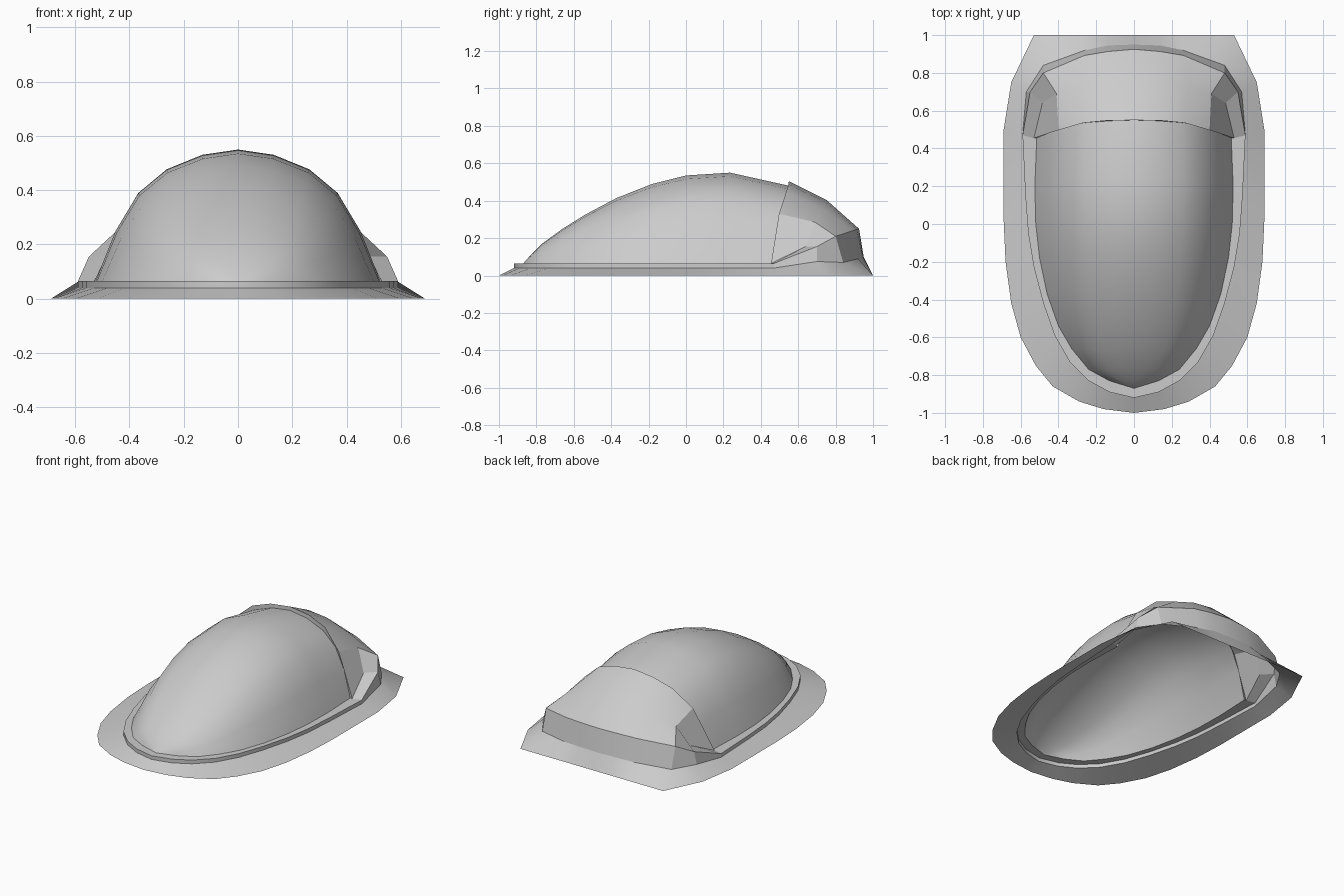
import bpy, bmesh

if "Cube" in bpy.data.objects:
    bpy.data.objects.remove(bpy.data.objects["Cube"])


def build(name, lofts=(), faces=(), angle=0.5):
    """Half model from lofted point rows and single faces, mirrored across x = 0."""
    bm = bmesh.new()
    for rows in lofts:
        grid = [[bm.verts.new(p) for p in row] for row in rows]
        for a, b in zip(grid, grid[1:]):
            for i in range(len(a) - 1):
                bm.faces.new((a[i], a[i + 1], b[i + 1], b[i]))
    for pts in faces:
        bm.faces.new([bm.verts.new(p) for p in pts])
    bmesh.ops.remove_doubles(bm, verts=bm.verts, dist=0.0005)
    bmesh.ops.recalc_face_normals(bm, faces=bm.faces)
    # open shells face upward / outward
    if sum((f.normal.z + f.normal.x) * f.calc_area() for f in bm.faces) < 0:
        bmesh.ops.reverse_faces(bm, faces=bm.faces)
    mesh = bpy.data.meshes.new(name)
    bm.to_mesh(mesh)
    bm.free()
    ob = bpy.data.objects.new(name, mesh)
    bpy.context.collection.objects.link(ob)
    bpy.ops.object.select_all(action='DESELECT')
    ob.select_set(True)
    bpy.context.view_layer.objects.active = ob
    mod = ob.modifiers.new("mirror", 'MIRROR')
    mod.use_clip = True
    bpy.ops.object.modifier_apply(modifier=mod.name)
    bpy.ops.object.shade_smooth_by_angle(angle=angle)
    return ob


def at(pts, z):
    return [(x, y, z) for x, y in pts]


# Plan outlines, nose to rear (right half)
flange_out = [(0, -1), (.16, -.98), (.29, -.94), (.43, -.86), (.52, -.75), (.60, -.60),
              (.65, -.42), (.68, -.2), (.69, .02), (.69, .5)]
rim_out = [(0, -.92), (.13, -.89), (.24, -.83), (.34, -.73), (.42, -.59), (.48, -.42),
           (.53, -.23), (.56, -.05), (.575, .15), (.59, .47)]
rim_in = [(0, -.87), (.13, -.83), (.24, -.77), (.33, -.66), (.40, -.54), (.46, -.37),
          (.50, -.18), (.52, 0), (.525, .2), (.515, .455)]
crown = [.065, .11, .17, .25, .325, .415, .49, .535, .55, .48]

# Rear hood rows, centre to side
arch = [(0, .55, .505), (.14, .548, .488), (.27, .535, .445), (.40, .497, .33),
        (.46, .478, .21), (.53, .455, .065)]
mid = [(0, .75, .405), (.14, .745, .393), (.28, .73, .355), (.41, .69, .285)]
back = [(0, .925, .25), (.14, .913, .247), (.26, .893, .24), (.48, .80, .21)]
foot = [(0, .95, .10), (.14, .945, .10), (.26, .92, .09), (.48, .84, .07)]
side_foot = (.57, .70, .075)

# Flange skirt
outer = at(flange_out + [(.65, .75), (.53, 1), (.28, 1), (.14, 1), (0, 1)], 0)
inner = at(rim_out, .04) + [side_foot] + foot[::-1]
build("base_flange", [[outer, inner]])

# Stepped rim around the glass
build("canopy_rim", [[at(rim_out, .04), at(rim_out, .065), at(rim_in, .065)]])

# Glass bubble: rounded sections that lean back toward the rear
section = [(0, 1), (.25, .96), (.5, .85), (.7, .67), (.86, .38), (1, 0)]
leans = [0] * 8 + [.035, .095]
bubble = [[(w * u, y + lean * v, .065 + (h - .065) * v) for u, v in section]
          for (w, y), h, lean in zip(rim_in, crown, leans)]
build("canopy_glass", [bubble], angle=0.6)

# Lip between glass and hood
build("hood_lip", [[arch, bubble[-1]]])

# Rear hood with end wall and notched side pods
pod_out, pod_in = (.55, .70, .155), (.485, .64, .155)
rim_end, rim_low, arch_end = (.59, .47, .065), (.59, .47, .04), arch[-1]
build("rear_hood", [[arch[:4], mid, back], [back, foot]])
build("hood_side", faces=[
    (arch[3], mid[3], pod_in, arch_end, arch[4]),
    (mid[3], back[3], pod_out, pod_in),
    (pod_in, pod_out, rim_end, arch_end),
    (pod_out, back[3], foot[3], side_foot),
    (pod_out, side_foot, rim_low, rim_end)], angle=0.2)
